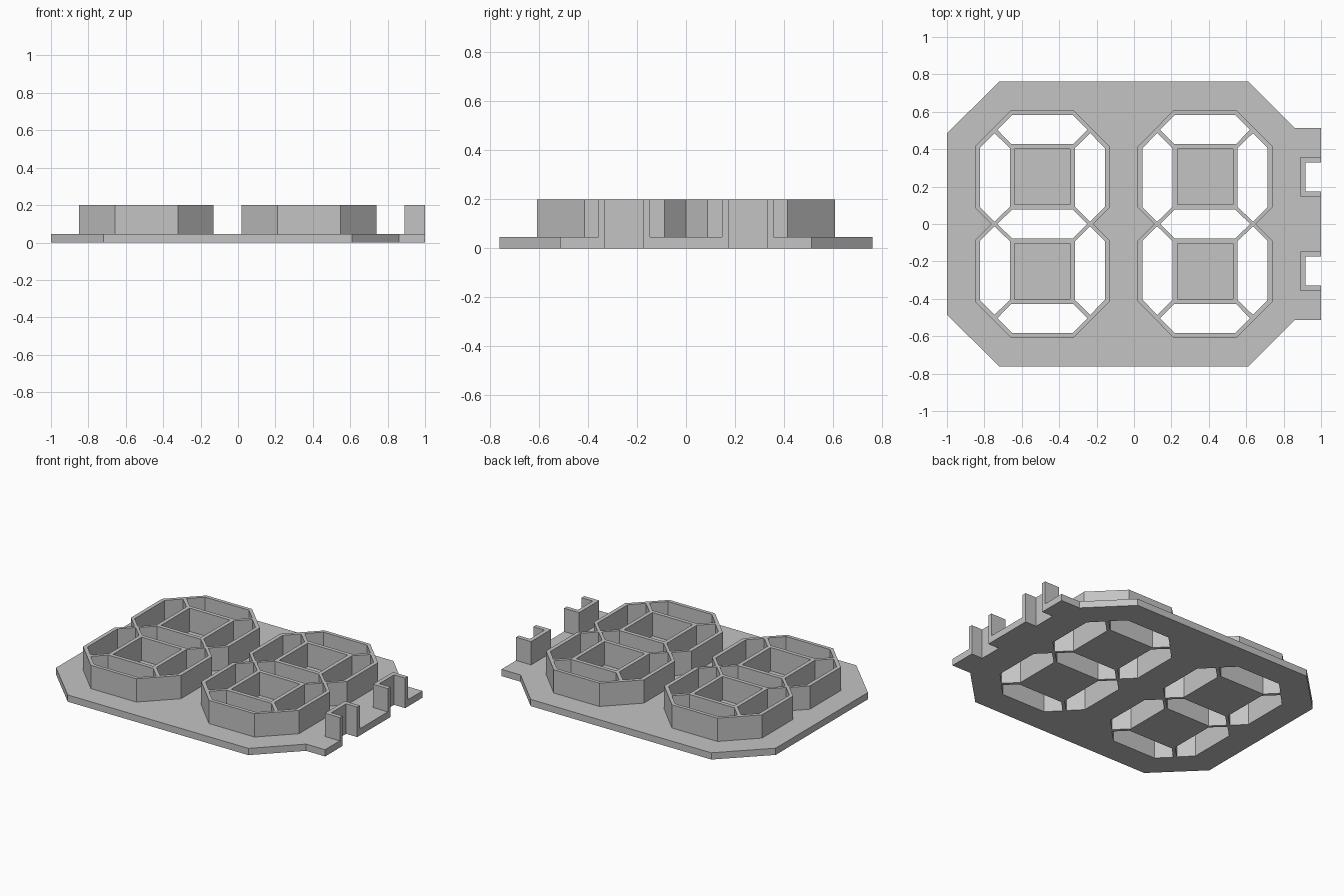
import bpy
import bmesh

cube = bpy.data.objects.get("Cube")
if cube:
    bpy.data.objects.remove(cube, do_unlink=True)

PLATE_TOP = 0.045
WALL_TOP = 0.2

grey = bpy.data.materials.new("plain grey")
grey.use_nodes = True
grey.diffuse_color = (0.55, 0.55, 0.55, 1)
grey.node_tree.nodes["Principled BSDF"].inputs["Base Color"].default_value = grey.diffuse_color


def slab(name, loops, z0, z1):
    """Fill an outline with holes and extrude it from z0 to z1."""
    bm = bmesh.new()
    edges = []
    for loop in loops:
        verts = [bm.verts.new((x, y, z0)) for x, y in loop]
        edges += [bm.edges.new((a, b)) for a, b in zip(verts, verts[1:] + verts[:1])]
    bmesh.ops.triangle_fill(bm, edges=edges, use_beauty=True, normal=(0, 0, 1))
    grown = bmesh.ops.extrude_face_region(bm, geom=bm.faces[:], use_keep_orig=True)
    top = [g for g in grown["geom"] if isinstance(g, bmesh.types.BMVert)]
    bmesh.ops.translate(bm, verts=top, vec=(0, 0, z1 - z0))
    bmesh.ops.recalc_face_normals(bm, faces=bm.faces[:])
    mesh = bpy.data.meshes.new(name)
    bm.to_mesh(mesh)
    bm.free()
    mesh.materials.append(grey)
    obj = bpy.data.objects.new(name, mesh)
    bpy.context.collection.objects.link(obj)
    return obj


def mirror_x(points):
    return points + [(-x, y) for x, y in reversed(points)]


def flip(points, sx, sy):
    return [(sx * x, sy * y) for x, y in points]


def shift(points, dx):
    return [(x + dx, y) for x, y in points]


# Digit profile around its own centre
right_edge = [(0.168, 0.608), (0.36, 0.415), (0.36, 0.088), (0.272, 0),
              (0.36, -0.088), (0.36, -0.415), (0.168, -0.608)]
outline = mirror_x(right_edge)
bar = mirror_x([(0.161, 0.584), (0.241, 0.504), (0.166, 0.428)])
side = [(0.256, 0.486), (0.334, 0.406), (0.334, 0.09),
        (0.256, 0.012), (0.174, 0.092), (0.174, 0.406)]
middle = [(0.241, 0), (0.162, 0.077), (-0.162, 0.077),
          (-0.241, 0), (-0.162, -0.077), (0.162, -0.077)]
box = [(0.148, 0.402), (0.148, 0.103), (-0.148, 0.103), (-0.148, 0.402)]

segments = [middle] + [flip(bar, 1, s) for s in (1, -1)]
segments += [flip(side, sx, sy) for sx in (1, -1) for sy in (1, -1)]
boxes = [flip(box, 1, s) for s in (1, -1)]

# Raised digit walls, with open segments and closed-floor boxes
plate_holes = []
for name, cx in (("right_digit_walls", -0.49), ("left_digit_walls", 0.38)):
    loops = [shift(p, cx) for p in [outline] + segments + boxes]
    slab(name, loops, PLATE_TOP, WALL_TOP)
    plate_holes += [shift(p, cx) for p in segments]

# Base plate with two notches in its side tab
upper = [(1, 0.175), (0.918, 0.175), (0.918, 0.33), (1, 0.33),
         (1, 0.512), (0.86, 0.512), (0.61, 0.762), (-0.72, 0.762), (-1, 0.485)]
lower = [(x, -y) for x, y in reversed(upper)]
slab("base_plate", [upper + lower] + plate_holes, 0, PLATE_TOP)

# U-shaped clip walls around the notches
clip = [(1, 0.147), (0.89, 0.147), (0.89, 0.358), (1, 0.358),
        (1, 0.33), (0.918, 0.33), (0.918, 0.175), (1, 0.175)]
for name, s in (("back_clip", 1), ("front_clip", -1)):
    slab(name, [flip(clip, 1, s)], PLATE_TOP, WALL_TOP)
